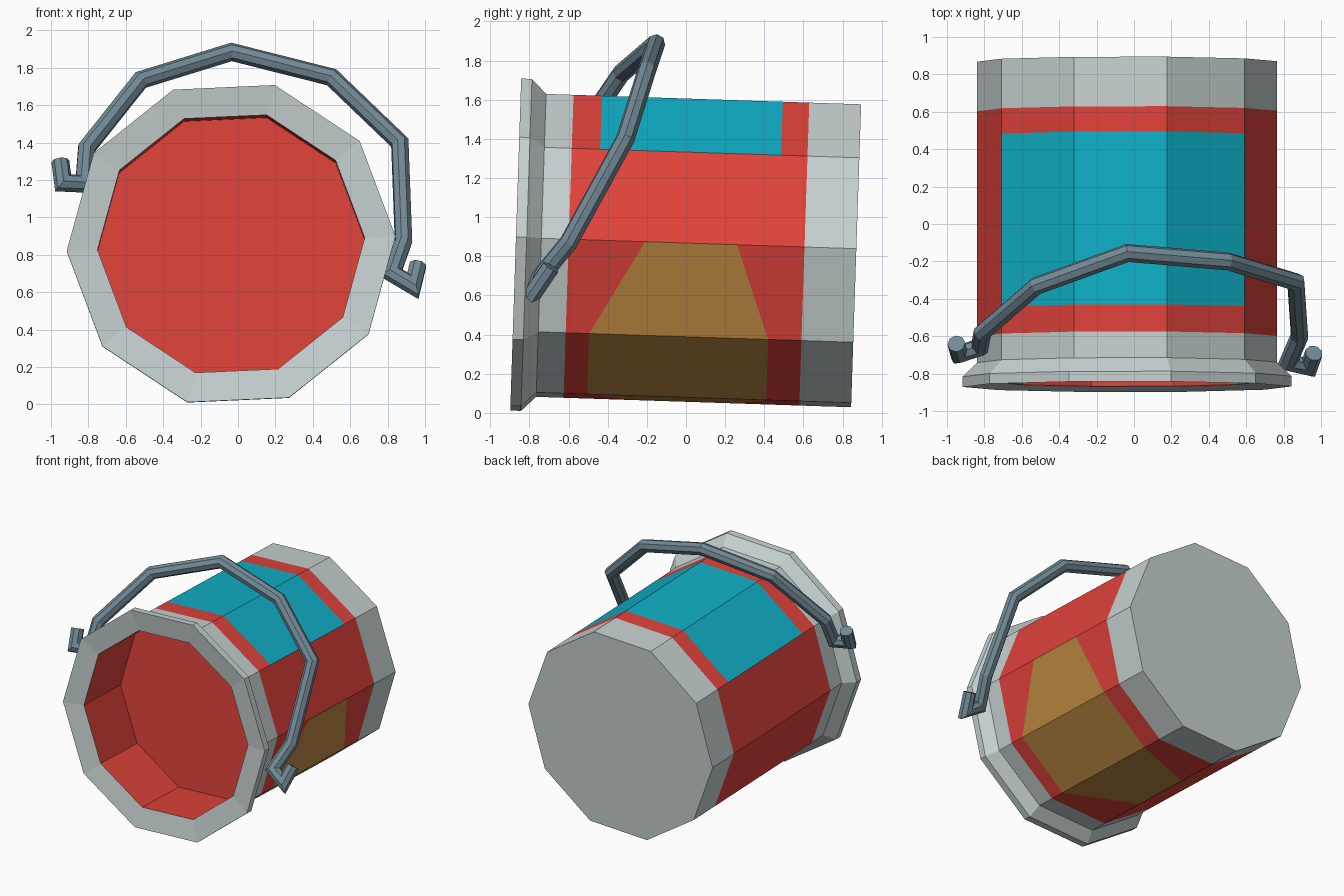
import bpy, bmesh, math
from mathutils import Vector

cube = bpy.data.objects.get("Cube")
if cube:
    bpy.data.objects.remove(cube, do_unlink=True)


def material(name, rgb):
    lin = [((c + 0.055) / 1.055) ** 2.4 if c > 0.04 else c / 12.92 for c in rgb]
    m = bpy.data.materials.new(name)
    m.use_nodes = True
    m.diffuse_color = (*lin, 1)
    m.node_tree.nodes["Principled BSDF"].inputs["Base Color"].default_value = (*lin, 1)
    return m


GREY, RED, CYAN, TAN = range(4)
bucket_mats = [material("pale grey", (0.78, 0.82, 0.82)),
               material("red", (0.88, 0.26, 0.23)),
               material("cyan", (0.06, 0.69, 0.78)),
               material("ochre", (0.74, 0.54, 0.26))]
slate = material("slate metal", (0.45, 0.54, 0.59))


def finish(name, bm, mats):
    bmesh.ops.remove_doubles(bm, verts=bm.verts, dist=0.0005)
    me = bpy.data.meshes.new(name)
    bm.to_mesh(me)
    bm.free()
    for m in mats:
        me.materials.append(m)
    ob = bpy.data.objects.new(name, me)
    bpy.context.collection.objects.link(ob)
    return ob


# Bucket frame: lies on its side, mouth to the front, tilted slightly back
SIDES = 10
TILT = math.atan(0.033)
ORIGIN = Vector((-0.037, -0.87, 0.86))
AXIS = Vector((0, math.cos(TILT), -math.sin(TILT)))
UP = Vector((0, math.sin(TILT), math.cos(TILT)))
BODY_R, LENGTH = 0.803, 1.74


def place(k, r, t):
    a = math.radians(2.6 + 36 * k)
    return ORIGIN + Vector((r * math.cos(a), 0, 0)) + UP * (r * math.sin(a)) + AXIS * t


def face(bm, pts, mat):
    bm.faces.new([bm.verts.new(p) for p in pts]).material_index = mat


def lathe(bm, profile, mat):
    for (r0, t0), (r1, t1) in zip(profile, profile[1:]):
        for k in range(SIDES):
            face(bm, [place(k, r0, t0), place(k, r1, t1),
                      place(k + 1, r1, t1), place(k + 1, r0, t0)], mat)


# Outer wall: each facet is split lengthwise into colour bands
def wall_facet(bm, k, left=None, right=None, paint=RED):
    a, b = [0.13, 0.27], [0.13, 0.27]
    mats = [GREY, RED]
    if left:
        a += left
        b += right
        mats += [paint, RED]
    a += [1.475, LENGTH]
    b += [1.475, LENGTH]
    mats.append(GREY)
    for i, mat in enumerate(mats):
        face(bm, [place(k, BODY_R, a[i]), place(k, BODY_R, a[i + 1]),
                  place(k + 1, BODY_R, b[i + 1]), place(k + 1, BODY_R, b[i])], mat)


bm = bmesh.new()
sky = [0.415, 1.34]
wide, narrow = [0.39, 1.305], [0.66, 1.13]
painted = {1: (sky, sky, CYAN), 2: (sky, sky, CYAN), 3: (sky, sky, CYAN),
           7: (narrow, wide, TAN), 8: (wide, wide, TAN), 9: (wide, narrow, TAN)}
for k in range(SIDES):
    wall_facet(bm, k, *painted.get(k, ()))
face(bm, [place(k, BODY_R, LENGTH) for k in range(SIDES)], GREY)
# Flared rim and the shallow hollow
lathe(bm, [(0.715, 0.025), (0.88, 0), (0.88, 0.055), (BODY_R, 0.13)], GREY)
lathe(bm, [(0.715, 0.48), (0.715, 0.025)], RED)
face(bm, [place(-k, 0.715, 0.48) for k in range(SIDES)], RED)
finish("bucket", bm, bucket_mats)


# Handle: octagonal rod swept along a bent path with mitred joints
def rod(name, path, radius, sides, mat):
    pts = [Vector(p) for p in path]
    dirs = [(b - a).normalized() for a, b in zip(pts, pts[1:])]
    u = dirs[0].orthogonal().normalized()
    v = dirs[0].cross(u)
    ring = [pts[0] + radius * (u * math.cos(a) + v * math.sin(a))
            for a in (2 * math.pi * i / sides for i in range(sides))]
    bm = bmesh.new()
    face(bm, ring[::-1], 0)
    for i, d in enumerate(dirs):
        n = d + dirs[i + 1] if i + 1 < len(dirs) else d
        new = [p + d * ((pts[i + 1] - p).dot(n) / d.dot(n)) for p in ring]
        for j in range(sides):
            k = (j + 1) % sides
            face(bm, [ring[j], ring[k], new[k], new[j]], 0)
        ring = new
    face(bm, ring, 0)
    return finish(name, bm, [mat])


rod("handle", [(-0.95, -0.64, 1.30), (-0.935, -0.695, 1.185), (-0.825, -0.66, 1.18),
               (-0.81, -0.58, 1.37), (-0.52, -0.33, 1.735), (-0.035, -0.155, 1.885),
               (0.5, -0.20, 1.75), (0.865, -0.31, 1.40), (0.885, -0.60, 0.87),
               (0.825, -0.74, 0.70), (0.935, -0.765, 0.635), (0.962, -0.69, 0.745)],
    0.048, 8, slate)
